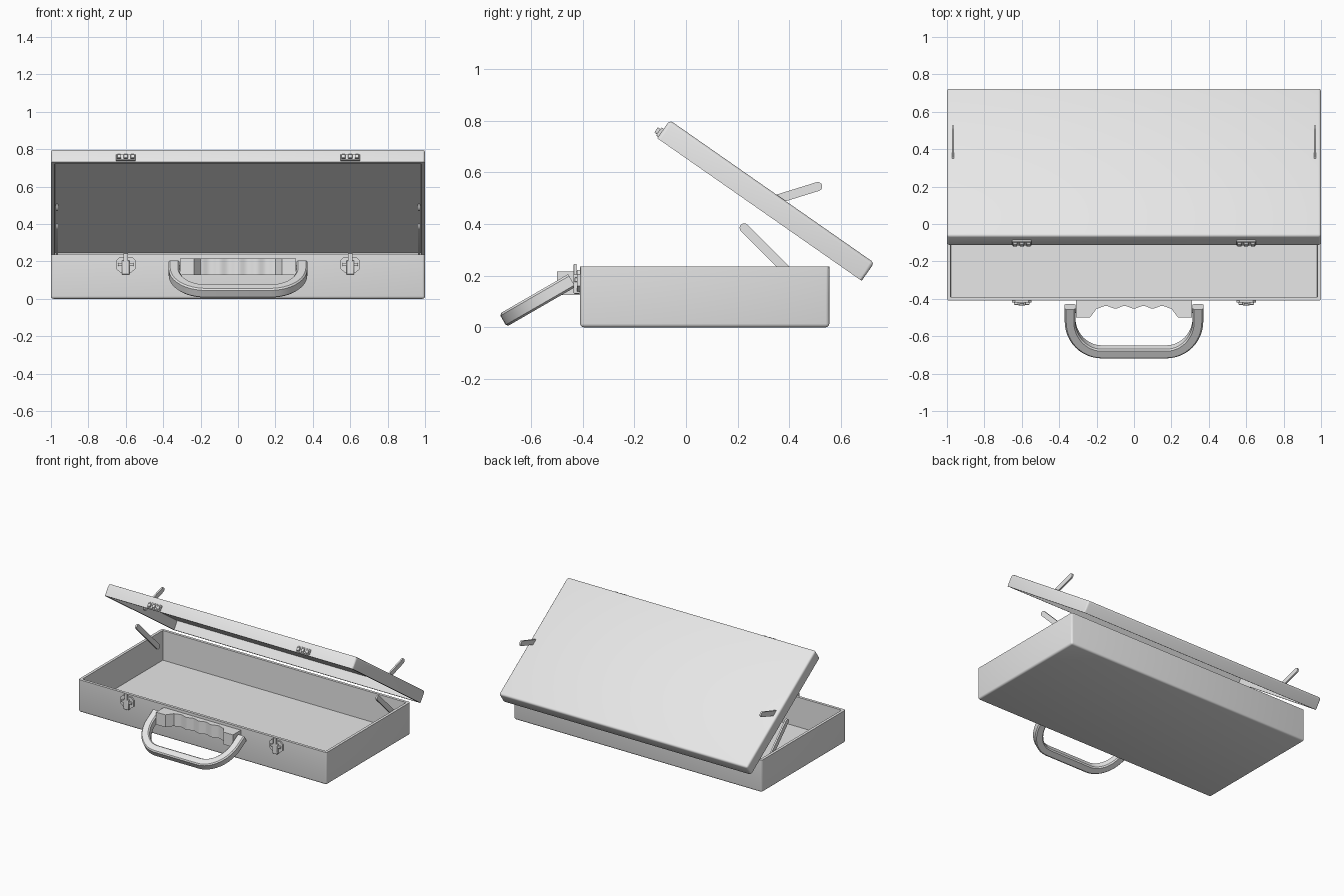
import bpy, bmesh, math
from mathutils import Matrix, Vector

cube = bpy.data.objects.get("Cube")
if cube:
    bpy.data.objects.remove(cube, do_unlink=True)

GREY = (0.8, 0.8, 0.8, 1)
mat = bpy.data.materials.new("plain grey")
mat.use_nodes = True
mat.diffuse_color = GREY
mat.node_tree.nodes["Principled BSDF"].inputs["Base Color"].default_value = GREY


def finish(bm, name, matrix=Matrix(), bevel=0.0):
    """Turn a bmesh into a placed object with smooth curves and sharp edges."""
    bmesh.ops.recalc_face_normals(bm, faces=bm.faces)
    mesh = bpy.data.meshes.new(name)
    bm.to_mesh(mesh)
    bm.free()
    mesh.materials.append(mat)
    mesh.shade_smooth()
    mesh.set_sharp_from_angle(angle=math.radians(30))
    ob = bpy.data.objects.new(name, mesh)
    ob.matrix_world = matrix
    bpy.context.collection.objects.link(ob)
    if bevel:
        mod = ob.modifiers.new("soft_edges", "BEVEL")
        mod.width = bevel
        mod.segments = 2
        mod.limit_method = "ANGLE"
    return ob


def box(name, lo, hi, matrix=Matrix(), bevel=0.0):
    bm = bmesh.new()
    bmesh.ops.create_cube(bm, size=1)
    lo, hi = Vector(lo), Vector(hi)
    for v in bm.verts:
        v.co = Vector([a + (b - a) * (c + 0.5) for a, b, c in zip(lo, hi, v.co)])
    return finish(bm, name, matrix, bevel)


def prism(name, points, depth, matrix, bevel=0.0):
    """Flat profile extruded symmetrically along its own z."""
    bm = bmesh.new()
    face = bm.faces.new([bm.verts.new((x, y, -depth / 2)) for x, y in points])
    ext = bmesh.ops.extrude_face_region(bm, geom=[face])["geom"]
    bmesh.ops.translate(bm, vec=(0, 0, depth),
                        verts=[g for g in ext if isinstance(g, bmesh.types.BMVert)])
    return finish(bm, name, matrix, bevel)


def tray(name, length, height, wall, matrix):
    """Open box with rounded outer edges, standing on z = 0."""
    bm = bmesh.new()
    bmesh.ops.create_cube(bm, size=1)
    for v in bm.verts:
        v.co = (v.co.x * 2, v.co.y * length, (v.co.z + 0.5) * height)
    edges = [e for e in bm.edges if min(v.co.z for v in e.verts) < height / 2]
    bmesh.ops.bevel(bm, geom=edges, offset=0.014, segments=3, profile=0.5, affect="EDGES")
    top = max(bm.faces, key=lambda f: f.calc_center_median().z)
    bmesh.ops.inset_region(bm, faces=[top], thickness=wall)
    bmesh.ops.inset_region(bm, faces=[top], thickness=0.001, depth=-(height - wall))
    return finish(bm, name, matrix)


# Case body and raised lid
FRONT, BACK = -0.41, 0.555
LENGTH = BACK - FRONT
tray("case_base", LENGTH, 0.236, 0.02, Matrix.Translation((0, (FRONT + BACK) / 2, 0)))

LID_H = 0.085
lid_frame = Matrix.Translation((0, 0.68, 0.18)) @ Matrix.Rotation(math.radians(-34.9), 4, "X")
tray("case_lid", LENGTH, LID_H, 0.02,
     lid_frame @ Matrix.Translation((0, -LENGTH / 2, LID_H)) @ Matrix.Rotation(math.pi, 4, "X"))

# Folding lid stays, in two separated halves on each side
SIDE = Matrix(((0, 0, 1, 0), (1, 0, 0, 0), (0, 1, 0, 0), (0, 0, 0, 1)))


def stay(name, x, start, end, radius=0.0175):
    a, b = Vector(start), Vector(end)
    d = b - a
    heading = math.atan2(d.y, d.x)
    pts = []
    for centre, turn in ((b, -0.5), (a, 0.5)):
        for i in range(9):
            t = heading + math.pi * (turn + i / 8)
            pts.append((centre.x + radius * math.cos(t), centre.y + radius * math.sin(t)))
    prism(name, pts, 0.012, Matrix.Translation((x, 0, 0)) @ SIDE)


for side, sx in (("left", 1), ("right", -1)):
    stay("base_stay_" + side, sx * 0.968, (0.46, 0.15), (0.225, 0.385))
    stay("lid_stay_" + side, sx * 0.968, (0.32, 0.486), (0.51, 0.545))

# Latches: plate and lever on the base, catch on the lid
UPRIGHT = Matrix.Rotation(math.pi / 2, 4, "X")
half = [(0.025, 0.138), (0.052, 0.16), (0.052, 0.205), (0.035, 0.222)]
plate = half + [(-x, z) for x, z in reversed(half)]
for side, sx in (("left", 1), ("right", -1)):
    at = Matrix.Translation((sx * 0.6, FRONT, 0))
    prism("latch_plate_" + side, plate, 0.012, at @ Matrix.Translation((0, -0.005, 0)) @ UPRIGHT)
    box("latch_lever_" + side, (-0.02, -0.025, 0.13), (0.02, 0, 0.205), at, 0.004)
    box("latch_bar_" + side, (-0.042, -0.022, 0.175), (0.042, 0, 0.192), at, 0.003)
    box("latch_hook_" + side, (-0.013, -0.025, 0.195), (0.013, -0.013, 0.245), at, 0.003)

    at = lid_frame @ Matrix.Translation((sx * 0.6, -LENGTH, 0))
    box("catch_plate_" + side, (-0.052, -0.01, 0.006), (0.052, 0.002, 0.044), at, 0.003)
    for i, x in enumerate((-0.036, 0, 0.036)):
        box(f"catch_lug_{side}_{i + 1}", (x - 0.011, -0.022, 0.012), (x + 0.011, 0, 0.036), at, 0.003)

# Handle mount with a scalloped recess between two lugs
grip = [(0.31, -0.405), (0.31, -0.5), (0.235, -0.5)]
for i in range(41):
    x = 0.2 - 0.01 * i
    grip.append((x, -0.445 - 0.007 * math.cos(x * 2 * math.pi / 0.1)))
grip += [(-0.235, -0.5), (-0.31, -0.5), (-0.31, -0.405)]
prism("handle_mount", grip, 0.09, Matrix.Translation((0, 0, 0.171)))

# Swinging handle: square section swept along a U, hanging forward
handle_frame = Matrix.Translation((0, -0.442, 0.181)) @ Matrix.Rotation(math.radians(30), 4, "X")
R, BOTTOM = 0.17, -0.279
path = [Vector((0.342, 0)), Vector((0.342, -0.05))]
for i in range(13):
    t = math.pi / 2 * i / 12
    path.append(Vector((0.342 - R * (1 - math.cos(t)),
                        -0.08 + (BOTTOM + 0.08) * math.sin(t))))
path += [Vector((-p.x, p.y)) for p in reversed(path)]

bm = bmesh.new()
W, C = 0.0285, 0.008
section = [(W, C - W), (W, W - C), (W - C, W), (C - W, W),
           (-W, W - C), (-W, C - W), (C - W, -W), (W - C, -W)]
rings = []
for i, p in enumerate(path):
    d = (path[min(i + 1, len(path) - 1)] - path[max(i - 1, 0)]).normalized()
    n = Vector((-d.y, d.x))
    rings.append([bm.verts.new((p.x + n.x * u, p.y + n.y * u, w)) for u, w in section])
for a, b in zip(rings, rings[1:]):
    for k in range(8):
        bm.faces.new((a[k], a[k - 1], b[k - 1], b[k]))
bm.faces.new(rings[0])
bm.faces.new(rings[-1])
finish(bm, "carry_handle", handle_frame)

# Pivot pins joining handle and mount
for side, sx in (("left", 1), ("right", -1)):
    bm = bmesh.new()
    bmesh.ops.create_cone(bm, cap_ends=True, segments=16, radius1=0.012, radius2=0.012, depth=0.06)
    finish(bm, "handle_pin_" + side, Matrix.Translation((sx * 0.31, -0.463, 0.169)) @ SIDE)
